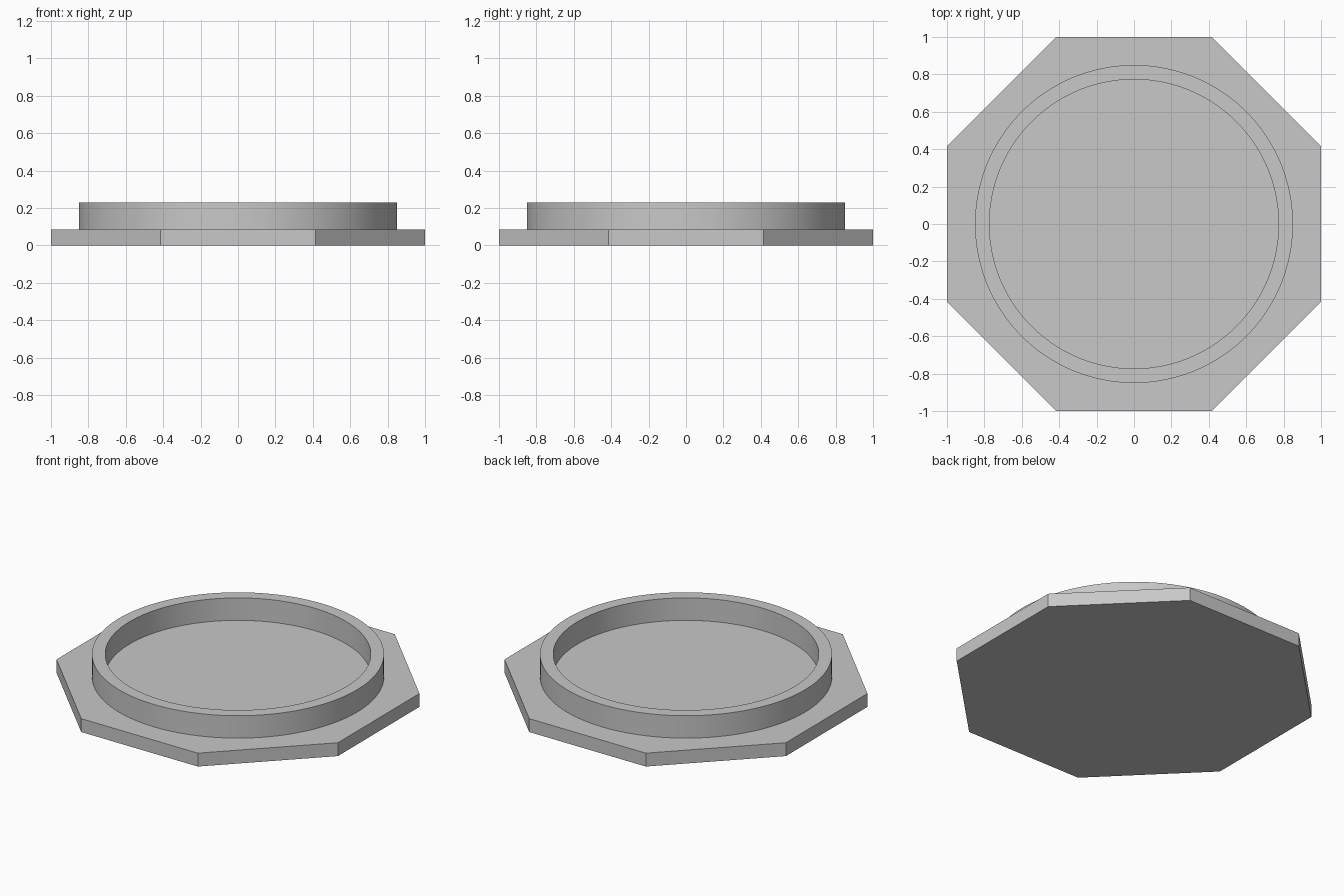
import bpy
import bmesh
import math

if "Cube" in bpy.data.objects:
    bpy.data.objects.remove(bpy.data.objects["Cube"])

BASE_TOP = 0.086
RIM_TOP = 0.23
RIM_OUTER = 0.85
RIM_INNER = 0.773

# Single plain grey
grey = bpy.data.materials.new("light_grey")
grey.use_nodes = True
colour = (0.58, 0.58, 0.58, 1)
grey.diffuse_color = colour
grey.node_tree.nodes["Principled BSDF"].inputs["Base Color"].default_value = colour


def ring_points(radius, sides, turn=0.0):
    angles = [turn + 2 * math.pi * i / sides for i in range(sides)]
    return [(radius * math.cos(a), radius * math.sin(a)) for a in angles]


def add_loop(bm, points, z):
    return [bm.verts.new((x, y, z)) for x, y in points]


def bridge(bm, lower, upper):
    n = len(lower)
    for i in range(n):
        j = (i + 1) % n
        bm.faces.new((lower[i], lower[j], upper[j], upper[i]))


def finish(bm, name):
    bmesh.ops.recalc_face_normals(bm, faces=bm.faces[:])
    mesh = bpy.data.meshes.new(name)
    bm.to_mesh(mesh)
    bm.free()
    mesh.materials.append(grey)
    obj = bpy.data.objects.new(name, mesh)
    bpy.context.collection.objects.link(obj)
    return obj


# Octagonal base plate, flat sides facing the axes
bm = bmesh.new()
octagon = ring_points(1 / math.cos(math.pi / 8), 8, math.pi / 8)
bottom = add_loop(bm, octagon, 0)
top = add_loop(bm, octagon, BASE_TOP)
bridge(bm, bottom, top)
bm.faces.new(bottom)
bm.faces.new(top)
finish(bm, "base_plate")

# Raised round rim, open at its foot where it meets the plate
bm = bmesh.new()
outer = ring_points(RIM_OUTER, 128)
inner = ring_points(RIM_INNER, 128)
loops = [add_loop(bm, outer, BASE_TOP), add_loop(bm, outer, RIM_TOP),
         add_loop(bm, inner, RIM_TOP), add_loop(bm, inner, BASE_TOP)]
for lower, upper in zip(loops, loops[1:]):
    bridge(bm, lower, upper)
# The open shell needs its outward side fixed by the top face
rim = finish(bm, "round_rim")
rim.data.update()
if any(p.normal.z < -0.5 for p in rim.data.polygons):
    rim.data.flip_normals()

bpy.ops.object.select_all(action="DESELECT")
rim.select_set(True)
bpy.context.view_layer.objects.active = rim
bpy.ops.object.shade_smooth_by_angle(angle=math.radians(30))
